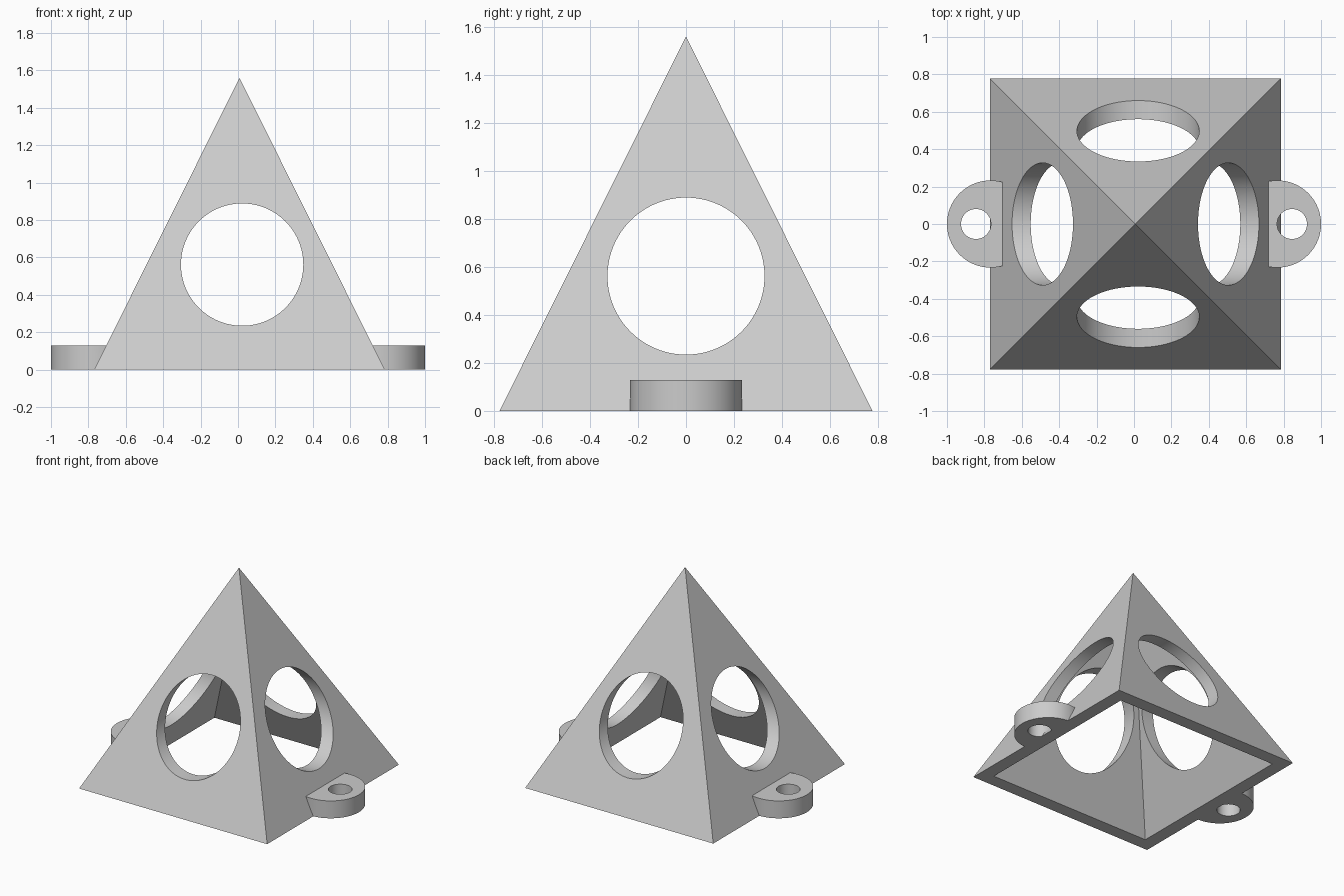
import bpy
import math

if "Cube" in bpy.data.objects:
    bpy.data.objects.remove(bpy.data.objects["Cube"], do_unlink=True)

HALF, HEIGHT, CENTRE_X = 0.777, 1.56, 0.008
WALL_DROP = 0.2       # vertical offset of the inner pyramid
LUG_X, LUG_R, LUG_H = 0.767, 0.233, 0.13

grey = bpy.data.materials.new("plain grey")
grey.use_nodes = True
colour = (0.6, 0.6, 0.6, 1)
grey.diffuse_color = colour
grey.node_tree.nodes["Principled BSDF"].inputs["Base Color"].default_value = colour


def pyramid(name, z=0):
    bpy.ops.mesh.primitive_cone_add(
        vertices=4, radius1=HALF * math.sqrt(2), radius2=0, depth=HEIGHT,
        location=(CENTRE_X, 0, z + HEIGHT / 2), rotation=(0, 0, math.pi / 4))
    ob = bpy.context.object
    ob.name = name
    bpy.ops.object.transform_apply(location=False, rotation=True, scale=True)
    return ob


def cylinder(name, radius, depth, location, rotation=(0, 0, 0)):
    bpy.ops.mesh.primitive_cylinder_add(
        vertices=96, radius=radius, depth=depth, location=location, rotation=rotation)
    ob = bpy.context.object
    ob.name = name
    return ob


def cut(target, cutter):
    mod = target.modifiers.new("cut", "BOOLEAN")
    mod.operation = "DIFFERENCE"
    mod.solver = "EXACT"
    mod.object = cutter
    bpy.context.view_layer.objects.active = target
    bpy.ops.object.modifier_apply(modifier=mod.name)
    bpy.data.objects.remove(cutter, do_unlink=True)


def finish(ob):
    ob.data.materials.clear()
    ob.data.materials.append(grey)
    bpy.ops.object.select_all(action="DESELECT")
    ob.select_set(True)
    bpy.context.view_layer.objects.active = ob
    bpy.ops.object.shade_smooth_by_angle(angle=math.radians(30))


# Hollow pyramid, open underneath, with a round window through each wall
shell = pyramid("pyramid_shell")
cut(shell, pyramid("cavity_cutter", -WALL_DROP))
quarter = math.pi / 2
cut(shell, cylinder("window_cutter", 0.327, 3, (0.022, 0, 0.562), (quarter, 0, 0)))
cut(shell, cylinder("window_cutter", 0.327, 3, (0, 0, 0.562), (0, quarter, 0)))
finish(shell)

# Round mounting lugs, trimmed against the sloping side walls
for side, name in ((-1, "right_lug"), (1, "left_lug")):
    lug = cylinder(name, LUG_R, LUG_H, (side * LUG_X, 0, LUG_H / 2))
    cut(lug, cylinder("bolt_hole_cutter", 0.08, 1, (side * 0.845, 0, 0)))
    cut(lug, pyramid("wall_cutter"))
    finish(lug)
